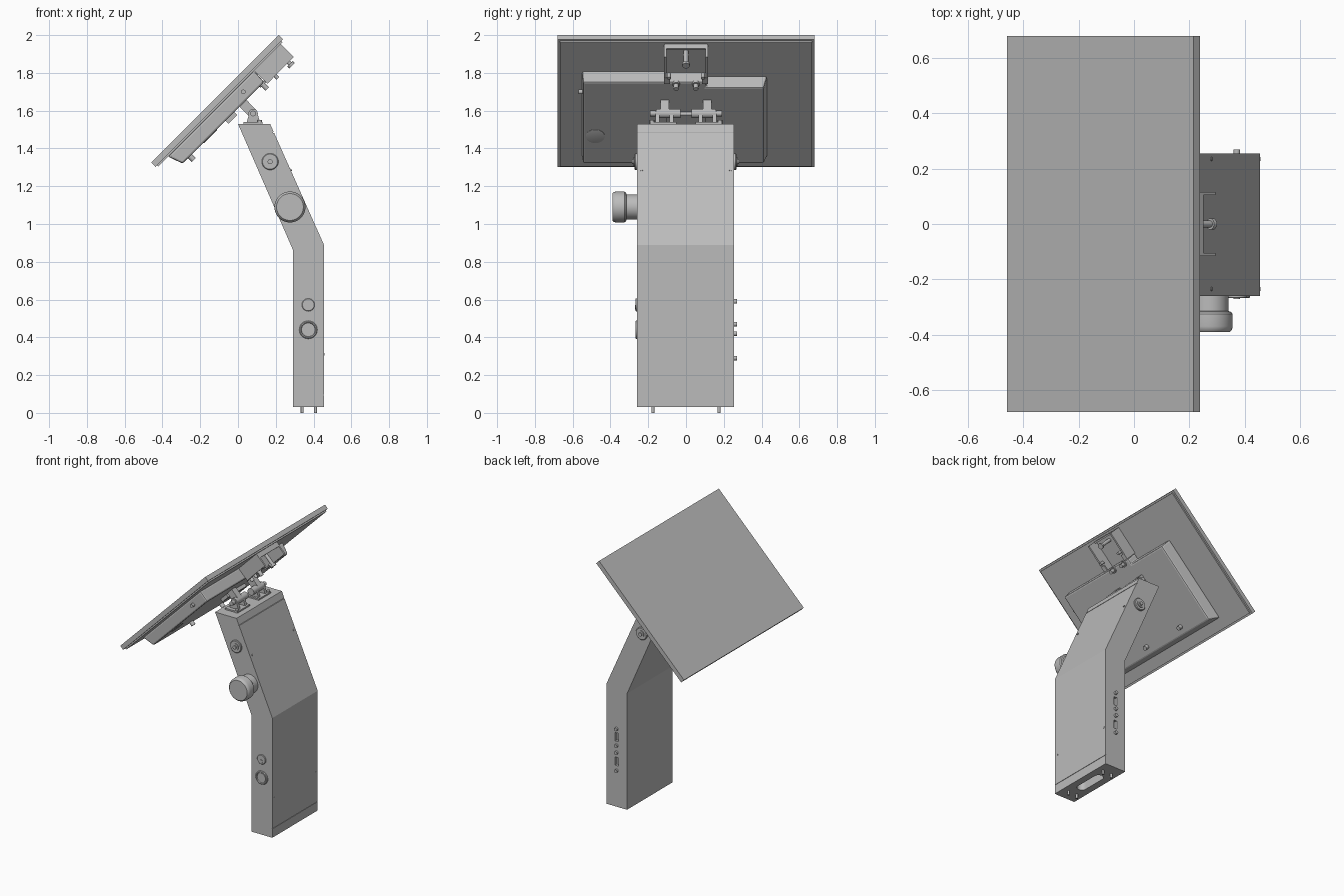
import bpy, bmesh, math
from mathutils import Matrix, Vector

cube = bpy.data.objects.get("Cube")
if cube:
    bpy.data.objects.remove(cube, do_unlink=True)

grey = bpy.data.materials.new("satin grey")
grey.use_nodes = True
COLOR = (0.5, 0.5, 0.5, 1)
grey.diffuse_color = COLOR
grey.node_tree.nodes["Principled BSDF"].inputs["Base Color"].default_value = COLOR

WORLD = Matrix.Identity(4)
# Display frame: X runs up the tilted panel, Y across it, Z out of its face
TILT = Matrix.Translation((-0.46, 0, 1.325)) @ Matrix.Rotation(-math.pi / 4, 4, 'Y')


def finish(name, bm, frame=WORLD, bevel=0, smooth=False):
    bmesh.ops.recalc_face_normals(bm, faces=bm.faces)
    me = bpy.data.meshes.new(name)
    bm.to_mesh(me)
    bm.free()
    me.materials.append(grey)
    ob = bpy.data.objects.new(name, me)
    bpy.context.collection.objects.link(ob)
    ob.matrix_world = frame
    if bevel:
        mod = ob.modifiers.new("edge", 'BEVEL')
        mod.width, mod.segments, mod.limit_method = bevel, 2, 'ANGLE'
    if smooth:
        bpy.ops.object.select_all(action='DESELECT')
        ob.select_set(True)
        bpy.context.view_layer.objects.active = ob
        bpy.ops.object.shade_smooth_by_angle(angle=math.radians(35))
    return ob


def loft(name, low, high, frame=WORLD, bevel=0):
    """Closed solid between two outlines with matching points."""
    bm = bmesh.new()
    a = [bm.verts.new(p) for p in low]
    b = [bm.verts.new(p) for p in high]
    bm.faces.new(a)
    bm.faces.new(b)
    for i in range(len(a)):
        j = (i + 1) % len(a)
        bm.faces.new((a[i], a[j], b[j], b[i]))
    return finish(name, bm, frame, bevel)


def box(name, x, y, z, frame=WORLD, bevel=0):
    ring = [(x[0], y[0]), (x[1], y[0]), (x[1], y[1]), (x[0], y[1])]
    return loft(name, [(*p, z[0]) for p in ring], [(*p, z[1]) for p in ring], frame, bevel)


def lathe(name, at, axis, profile, frame=WORLD, sides=32):
    """Turn (radius, distance) points around an axis starting at a point."""
    rot = Vector(axis).to_track_quat('Z', 'Y').to_matrix().to_4x4()
    m = Matrix.Translation(at) @ rot
    bm = bmesh.new()
    rings = []
    for r, h in profile:
        rings.append([bm.verts.new(m @ Vector((r * math.cos(t), r * math.sin(t), h)))
                      for t in (2 * math.pi * i / sides for i in range(sides))])
    for a, b in zip(rings, rings[1:]):
        for i in range(sides):
            j = (i + 1) % sides
            bm.faces.new((a[i], a[j], b[j], b[i]))
    bm.faces.new(rings[0])
    bm.faces.new(rings[-1])
    return finish(name, bm, frame, smooth=True)


def rod(name, at, axis, r, length, frame=WORLD, sides=20):
    return lathe(name, at, axis, [(r, 0), (r, length)], frame, sides)


def cut(target, *cutters):
    for c in cutters:
        c.hide_render = True
        c.hide_viewport = True
        mod = target.modifiers.new("cut", 'BOOLEAN')
        mod.operation, mod.object, mod.solver = 'DIFFERENCE', c, 'EXACT'


FRONT, BACK, DOWN, OUT = (0, -1, 0), (0, 1, 0), (0, 0, -1), (1, 0, 0)
Y0, Y1 = -0.26, 0.255

# Bent column
side = [(0.29, 0.03), (0.455, 0.03), (0.455, 0.89), (0.17, 1.53), (0, 1.53), (0.29, 0.865)]
column = loft("column", [(x, Y0, z) for x, z in side], [(x, Y1, z) for x, z in side])

# Cable opening in the base, end-panel seams and side sockets
slot = box("cable_opening_cutter", (0.34, 0.405), (-0.085, 0.085), (0, 0.5))
slot_ends = [rod("opening_end_cutter", (0.3725, y, 0), (0, 0, 1), 0.0325, 0.5) for y in (-0.085, 0.085)]
seams = [box("base_seam_cutter", (0.452, 0.5), (-0.3, 0.3), (0.093, 0.097)),
         box("top_seam_cutter", (0.185, 0.3), (-0.3, 0.3), (1.483, 1.487))]
sockets = [box("socket_cutter", (0.36, 0.385), (0.235, 0.3), (z - 0.03, z + 0.03)) for z in (0.355, 0.53)]
cut(column, slot, *slot_ends, *seams, *sockets)

# Socket screws
for z in (0.29, 0.42, 0.47, 0.59):
    rod("socket_screw", (0.372, Y1 - 0.005, z), BACK, 0.012, 0.02)

# Feet pins and base screws
for x in (0.34, 0.41):
    for y in (-0.175, 0.175):
        rod("foot_pin", (x, y, 0.035), DOWN, 0.008, 0.035)

# Small screws on the outer face
for y in (-0.235, 0.235):
    rod("lower_face_screw", (0.45, y, 0.31), OUT, 0.007, 0.007)
    rod("upper_face_screw", (0.275, y, 1.284), (0.91, 0, 0.41), 0.007, 0.009)

# Side washers with screw heads, on both sides
for y, d in ((Y0, FRONT), (Y1, BACK)):
    lathe("side_washer", (0.17, y, 1.33), d,
          [(0.044, -0.005), (0.044, 0.008), (0.04, 0.012), (0.025, 0.012),
           (0.025, 0.018), (0.013, 0.018), (0.013, 0.026)])

# Large adjusting knob
lathe("adjusting_knob", (0.275, Y0, 1.09), FRONT,
      [(0.066, -0.005), (0.066, 0.055), (0.076, 0.058), (0.082, 0.066), (0.082, 0.11),
       (0.079, 0.122), (0.071, 0.13)], sides=48)

# Round button and ringed switch
lathe("round_button", (0.372, Y0, 0.572), FRONT, [(0.034, -0.005), (0.034, 0.005), (0.031, 0.008)])
rod("button_pip", (0.372, Y0, 0.56), FRONT, 0.012, 0.011)
lathe("ring_switch", (0.372, Y0, 0.44), FRONT,
      [(0.048, -0.005), (0.048, 0.004), (0.044, 0.008), (0.039, 0.008), (0.036, 0.001),
       (0.033, 0.001), (0.033, 0.006)])

# Display slab with an inset back panel
box("display_slab", (0, 0.955), (-0.68, 0.68), (-0.032, 0), TILT)
box("display_back", (0.012, 0.943), (-0.668, 0.668), (-0.042, -0.03), TILT)

# Stepped rear housing with sloped edges
base = [(0.085, -0.55), (0.73, -0.55), (0.73, 0.11), (0.69, 0.11), (0.69, 0.43), (0.085, 0.43)]
crown = [(0.115, -0.545), (0.725, -0.545), (0.725, 0.105), (0.685, 0.105), (0.685, 0.412), (0.115, 0.412)]
loft("rear_housing", [(*p, -0.04) for p in base], [(*p, -0.122) for p in crown], TILT, 0.01)
rod("housing_button", (0.61, -0.54, -0.08), FRONT, 0.012, 0.03, TILT)
lathe("round_cover", (0.32, -0.48, -0.12), DOWN, [(0.05, 0), (0.05, 0.004), (0.046, 0.005)], TILT)
for y in (-0.17, 0.17):
    rod("housing_screw", (0.17, y, -0.12), DOWN, 0.015, 0.03, TILT)

# Channel bracket above the housing
box("bracket_plate", (0.73, 0.93), (-0.115, 0.115), (-0.055, -0.04), TILT)
box("bracket_end", (0.918, 0.93), (-0.115, 0.115), (-0.075, -0.05), TILT)
for s in (-1, 1):
    ys = sorted((s * 0.104, s * 0.116))
    box("bracket_flange", (0.73, 0.93), ys, (-0.138, -0.05), TILT)
    ys = sorted((s * 0.085, s * 0.116))
    box("bracket_lip", (0.73, 0.77), ys, (-0.14, -0.13), TILT)
    lathe("bracket_screw", (0.71, s * 0.052, -0.115), DOWN,
          [(0.02, 0), (0.02, 0.015), (0.013, 0.015), (0.013, 0.045)], TILT)
    rod("flange_screw", (0.79, s * 0.09, -0.125), DOWN, 0.01, 0.035, TILT)
lathe("centre_screw", (0.89, 0, -0.05), DOWN, [(0.012, 0), (0.012, 0.1), (0.02, 0.1), (0.02, 0.115)], TILT)

# Tilting hinge between column and housing
PIVOT = (0.08, 1.585)
for s in (-1, 1):
    box("hinge_foot", (0.03, 0.13), sorted((s * 0.05, s * 0.19)), (1.525, 1.54))
    for y in (0.065, 0.14):
        ear = [(0.045, 1.535), (0.118, 1.535), (0.1, 1.595), (0.062, 1.595)]
        loft("hinge_ear", [(x, s * y, z) for x, z in ear], [(x, s * (y + 0.022), z) for x, z in ear])
    rod("hinge_barrel", (PIVOT[0], s * 0.03, PIVOT[1]), (0, s, 0), 0.025, 0.13)
    rod("hinge_pin", (PIVOT[0], s * 0.15, PIVOT[1]), (0, s, 0), 0.015, 0.04)
    rod("hinge_foot_screw", (0.115, s * 0.18, 1.52), (0, 0, 1), 0.012, 0.03)
    # Arms reach from the pin to the housing
    arm = [(0.062, 1.567), (0.1, 1.6), (0.045, 1.657), (0.01, 1.62)]
    loft("hinge_arm", [(x, s * 0.09, z) for x, z in arm], [(x, s * 0.135, z) for x, z in arm])
box("hinge_plate", (0.435, 0.5), (-0.105, 0.105), (-0.145, -0.118), TILT)
